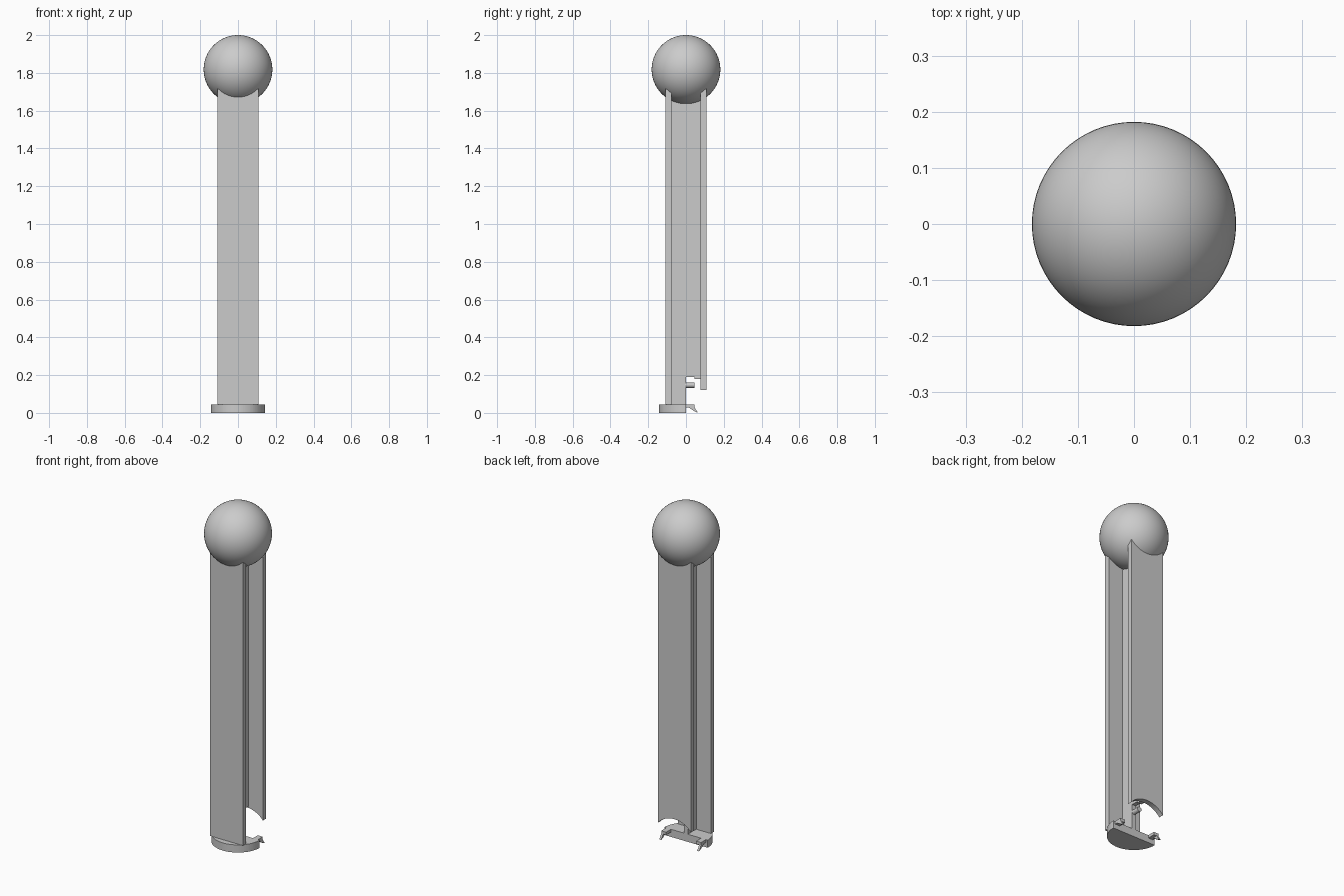
import bpy, bmesh, math

if "Cube" in bpy.data.objects:
    bpy.data.objects.remove(bpy.data.objects["Cube"])

grey = bpy.data.materials.new("plain_grey")
grey.diffuse_color = (0.6, 0.6, 0.6, 1)
grey.use_nodes = True
grey.node_tree.nodes["Principled BSDF"].inputs["Base Color"].default_value = grey.diffuse_color

# Which plane a profile is drawn in, for each extrusion axis
PLACE = {
    "x": lambda a, b, t: (t, a, b),
    "y": lambda a, b, t: (a, t, b),
    "z": lambda a, b, t: (a, b, t),
}


def finish(name, bm, smooth=False):
    bmesh.ops.recalc_face_normals(bm, faces=bm.faces)
    mesh = bpy.data.meshes.new(name)
    bm.to_mesh(mesh)
    bm.free()
    mesh.materials.append(grey)
    for poly in mesh.polygons:
        poly.use_smooth = smooth
    obj = bpy.data.objects.new(name, mesh)
    bpy.context.collection.objects.link(obj)
    return obj


def prism(name, profile, axis, lo, hi):
    """Extrude a closed profile along an axis."""
    bm = bmesh.new()
    ends = [[bm.verts.new(PLACE[axis](a, b, t)) for a, b in profile] for t in (lo, hi)]
    bm.faces.new(ends[0])
    bm.faces.new(ends[1])
    n = len(profile)
    for i in range(n):
        j = (i + 1) % n
        bm.faces.new((ends[0][i], ends[0][j], ends[1][j], ends[1][i]))
    return finish(name, bm)


def rect(a0, a1, b0, b1):
    return [(a0, b0), (a1, b0), (a1, b1), (a0, b1)]


def arc(r, start, end, n, ca=0.0, cb=0.0):
    return [(ca + r * math.cos(math.radians(start + (end - start) * i / n)),
             cb + r * math.sin(math.radians(start + (end - start) * i / n)))
            for i in range(n + 1)]


HALF, INNER, TOP, BASE_R, BASE_H = 0.108, 0.078, 1.725, 0.142, 0.045

# Ball on top
bm = bmesh.new()
bmesh.ops.create_uvsphere(bm, u_segments=64, v_segments=32, radius=0.182)
bmesh.ops.translate(bm, verts=bm.verts, vec=(0, 0, 1.818))
finish("ball", bm, smooth=True)

# Front flange of the beam
prism("front_flange", rect(-HALF, HALF, BASE_H, TOP), "y", -HALF, -INNER)

# Back flange with an arched lower end
side = math.degrees(math.acos(HALF / BASE_R))
arch = arc(BASE_R, 180 - side, side, 24, 0, 0.03)
prism("back_flange", [(-HALF, TOP)] + arch + [(HALF, TOP)], "y", INNER, HALF)

# Web, cut away at the lower back
prism("web", [(-INNER, BASE_H), (0, BASE_H), (0, 0.19), (0.045, 0.19), (0.045, 0.18),
              (INNER, 0.18), (INNER, TOP), (-INNER, TOP)], "x", -0.0125, 0.0125)

# Small stub on the cut edge of the web
prism("web_stub", arc(0.014, 0, 337.5, 15, 0, 0.147), "y", -0.005, 0.045)

# Half-disc foot
prism("foot", arc(BASE_R, 180, 360, 48), "z", 0, BASE_H)

# Broken lugs and claws at both ends of the foot
for label, s in (("right", 1), ("left", -1)):
    x0, x1 = sorted((s * 0.098, s * 0.130))
    prism(label + "_lug", rect(-0.004, 0.045, 0.028, BASE_H), "x", x0, x1)
    x0, x1 = sorted((s * 0.118, s * 0.130))
    prism(label + "_claw", [(0.012, 0.03), (0.045, 0.03), (0.053, 0.016),
                            (0.064, 0.0), (0.045, 0.008)], "x", x0, x1)
